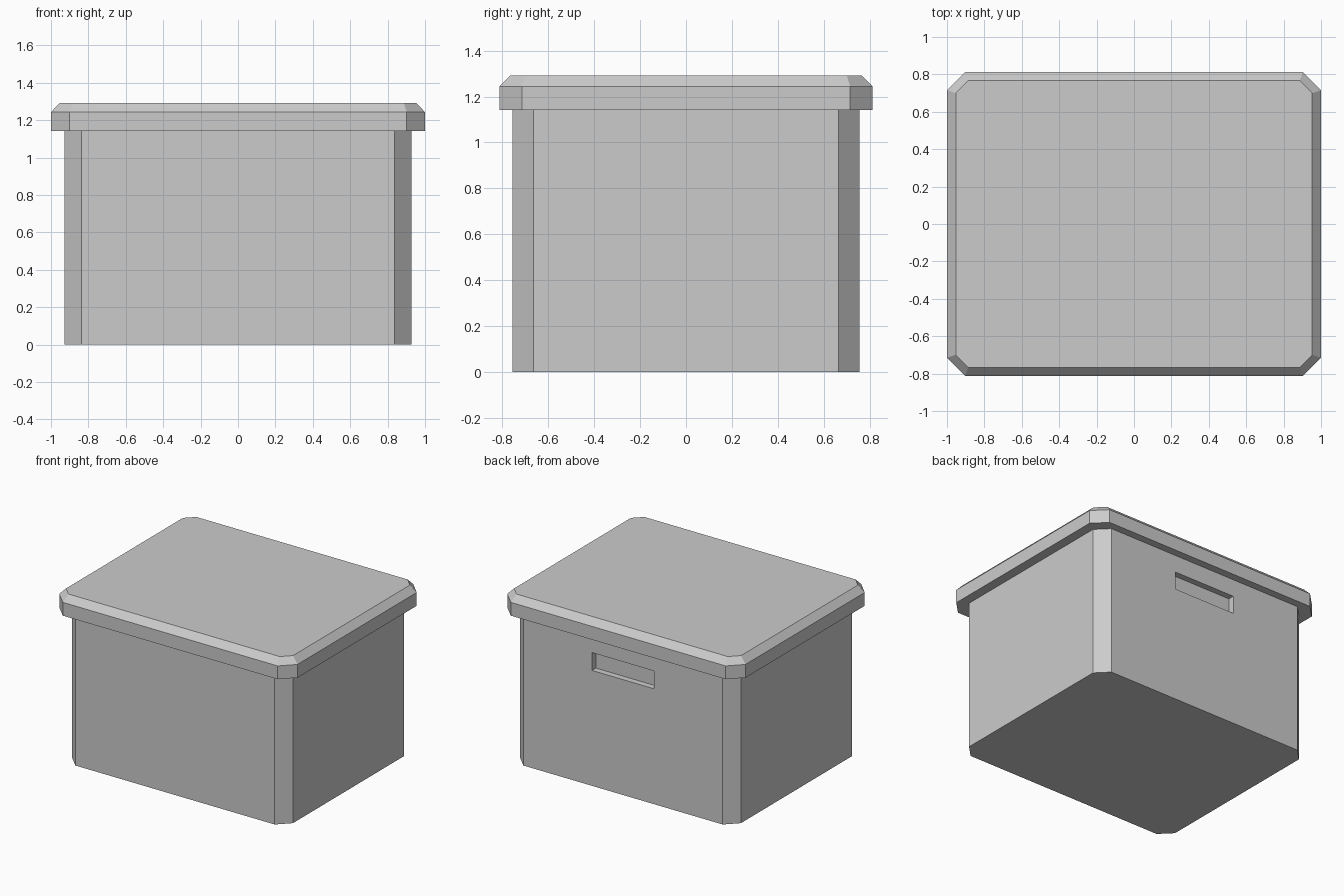
import bpy
import bmesh

if "Cube" in bpy.data.objects:
    bpy.data.objects.remove(bpy.data.objects["Cube"])


def outline(hx, hy, c):
    """Rectangle with clipped corners, counter-clockwise."""
    return [(hx, -hy + c), (hx, hy - c), (hx - c, hy), (-hx + c, hy),
            (-hx, hy - c), (-hx, -hy + c), (-hx + c, -hy), (hx - c, -hy)]


def stack(name, layers):
    """Closed solid lofted through layers of (half x, half y, corner, z)."""
    bm = bmesh.new()
    rings = [[bm.verts.new((x, y, z)) for x, y in outline(hx, hy, c)]
             for hx, hy, c, z in layers]
    for low, high in zip(rings, rings[1:]):
        for i in range(8):
            j = (i + 1) % 8
            bm.faces.new((low[i], low[j], high[j], high[i]))
    bm.faces.new(rings[0][::-1])
    bm.faces.new(rings[-1])
    mesh = bpy.data.meshes.new(name)
    bm.to_mesh(mesh)
    bm.free()
    obj = bpy.data.objects.new(name, mesh)
    bpy.context.collection.objects.link(obj)
    return obj


# Box body with clipped vertical corners
body = stack("box_body", [(0.927, 0.755, 0.09, 0), (0.927, 0.755, 0.09, 1.16)])

# Overhanging lid with a bevelled top rim
stack("lid", [(1.0, 0.813, 0.098, 1.142), (1.0, 0.813, 0.098, 1.243),
              (0.953, 0.766, 0.066, 1.292)])

# Shallow handle recess in the back wall
bpy.ops.mesh.primitive_cube_add(size=1, location=(0, 0.808, 0.943))
cutter = bpy.context.object
cutter.name = "handle_recess_cutter"
cutter.scale = (0.52, 0.2, 0.135)
cutter.hide_render = True
cutter.display_type = 'WIRE'

cut = body.modifiers.new("handle_recess", 'BOOLEAN')
cut.operation = 'DIFFERENCE'
cut.solver = 'EXACT'
cut.object = cutter
